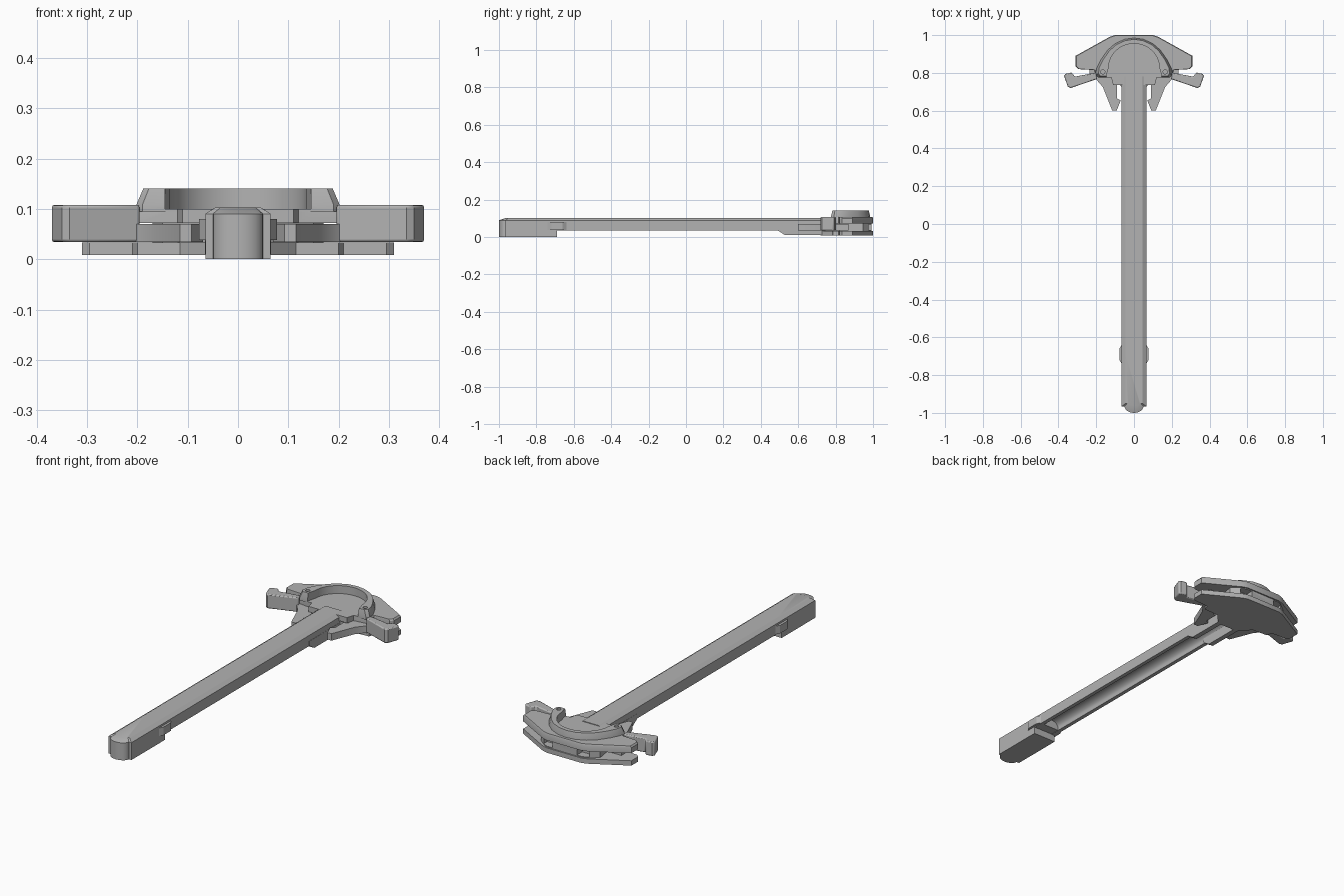
import bpy, bmesh, math

cube = bpy.data.objects.get("Cube")
if cube:
    bpy.data.objects.remove(cube, do_unlink=True)

grey = bpy.data.materials.new("anodised grey")
grey.use_nodes = True
colour = (0.45, 0.45, 0.45, 1)
grey.diffuse_color = colour
grey.node_tree.nodes["Principled BSDF"].inputs["Base Color"].default_value = colour


def loft(name, rings):
    """Skin a stack of equal-length 3D rings and cap both ends."""
    bm = bmesh.new()
    rows = [[bm.verts.new(p) for p in ring] for ring in rings]
    n = len(rows[0])
    for a, b in zip(rows, rows[1:]):
        for i in range(n):
            j = (i + 1) % n
            bm.faces.new((a[i], a[j], b[j], b[i]))
    bm.faces.new(rows[0])
    bm.faces.new(rows[-1])
    bmesh.ops.recalc_face_normals(bm, faces=bm.faces)
    mesh = bpy.data.meshes.new(name)
    bm.to_mesh(mesh)
    bm.free()
    mesh.materials.append(grey)
    obj = bpy.data.objects.new(name, mesh)
    bpy.context.collection.objects.link(obj)
    return obj


def sym(half):
    """Close a +x half outline with its mirror image."""
    return half + [(-x, y) for x, y in reversed(half) if x]


def slab(name, pts, *levels):
    """Plan outline lofted through (z, scale) levels, scaled about (0, cy)."""
    cy = (max(p[1] for p in pts) + min(p[1] for p in pts)) / 2
    return loft(name, [[(x * s, cy + (y - cy) * s, z) for x, y in pts] for z, s in levels])


def along_y(name, section, y0, y1):
    return loft(name, [[(x, y, z) for x, z in section] for y in (y0, y1)])


def box(name, x0, x1, y0, y1, z0, z1):
    return slab(name, [(x0, y0), (x1, y0), (x1, y1), (x0, y1)], (z0, 1), (z1, 1))


def activate(obj):
    bpy.ops.object.select_all(action='DESELECT')
    obj.select_set(True)
    bpy.context.view_layer.objects.active = obj


def cut(obj, cutters):
    activate(obj)
    for cutter in cutters:
        mod = obj.modifiers.new("cut", 'BOOLEAN')
        mod.operation, mod.solver, mod.object = 'DIFFERENCE', 'EXACT', cutter
        bpy.ops.object.modifier_apply(modifier=mod.name)
        bpy.data.objects.remove(cutter, do_unlink=True)


def soften(obj, width):
    mod = obj.modifiers.new("soft edges", 'BEVEL')
    mod.width, mod.segments, mod.limit_method = width, 2, 'ANGLE'
    mod.angle_limit = math.radians(50)


def arc(cx, cy, rx, ry, a0, a1, n):
    angles = [math.radians(a0 + (a1 - a0) * i / n) for i in range(n + 1)]
    return [(cx + rx * math.cos(a), cy + ry * math.sin(a)) for a in angles]


parts = []

# Shaft: chamfered bar with a rounded channel underneath
channel = arc(0, 0.05, 0.045, 0.03, 0, 180, 12)
section = [(0.045, 0.035)] + channel + [(-0.045, 0.035), (-0.065, 0.035), (-0.065, 0.09),
           (-0.045, 0.103), (0.045, 0.103), (0.065, 0.09), (0.065, 0.035)]
shaft = along_y("shaft", section, -0.7, 0.78)
parts.append(shaft)

# Front block with rounded nose and sloped top
nose = arc(0, -0.965, 0.05, 0.035, 0, -180, 12)
plan = [(0.065, -0.69), (0.065, -0.965)] + nose + [(-0.065, -0.965), (-0.065, -0.69)]
top = [(x * 0.69, max(y, -0.965) if y > -0.96 else -0.95 + (y + 0.965) * 0.3) for x, y in plan]
parts.append(loft("front_block", [[(x, y, z) for x, y in outline] for outline, z in
                                  ((plan, 0), (plan, 0.09), (top, 0.103))]))
parts.append(box("channel_end", -0.06, 0.06, -0.7, -0.64, 0.036, 0.09))

# Guide lugs and the deep rails near the head
for side, s in (("left", 1), ("right", -1)):
    lug = [(0.05, -0.74), (0.065, -0.74), (0.077, -0.72), (0.077, -0.66), (0.065, -0.64), (0.05, -0.64)]
    parts.append(slab(side + "_guide_lug", [(s * x, y) for x, y in lug], (0.038, 1), (0.08, 1)))
    rail = [(0.49, 0.036), (0.53, 0.01), (0.8, 0.01), (0.8, 0.06), (0.49, 0.06)]
    parts.append(loft(side + "_rail", [[(s * x, y, z) for y, z in rail] for x in (0.04, 0.066)]))

# Head: lower plate, narrower core with two rear windows, upper plate
wing = [(0.2, 0.785), (0.21, 0.815), (0.295, 0.82), (0.31, 0.835),
        (0.31, 0.89), (0.13, 0.99), (0.1, 1.0)]
parts.append(slab("lower_plate", sym([(0.06, 0.72), (0.115, 0.78)] + wing), (0.008, 1), (0.033, 1)))
core = slab("head_core", sym([(0.064, 0.74), (0.15, 0.82), (0.17, 0.945), (0.12, 0.985), (0.1, 0.993)]),
            (0.03, 1), (0.075, 1))
cut(core, [box("window", s * 0.1 - 0.03, s * 0.1 + 0.03, 0.95, 1.05, 0.038, 0.068) for s in (1, -1)])
parts.append(core)


def pocket():
    curve = arc(0, 0.825, 0.135, 0.13, 0, 90, 12)[:-1] + [(0, 0.955)]
    return slab("pocket", sym([(0.145, 0.6), (0.145, 0.79)] + curve), (0.1, 1), (0.3, 1))


upper = slab("upper_plate", sym([(0.11, 0.735), (0.12, 0.775)] + wing),
             (0.072, 1), (0.1, 1), (0.108, 0.98))
cut(upper, [pocket()])
parts.append(upper)

# Raised rim around the pocket, with pin holes in its ends
rim = slab("rim", sym([(0.145, 0.775), (0.19, 0.775), (0.202, 0.79), (0.198, 0.825), (0.175, 0.87),
                       (0.14, 0.92), (0.1, 0.955), (0.05, 0.978), (0, 0.985)]),
           (0.095, 1), (0.108, 1), (0.141, 0.93))
cut(rim, [pocket()] + [slab("pin", arc(s * 0.165, 0.805, 0.011, 0.011, 0, 345, 23), (0.115, 1), (0.2, 1))
                       for s in (1, -1)])
parts.append(rim)

# Levers: outer grip plus a thin arm ending in a prong beside the shaft
grip = [(0.195, 0.768), (0.335, 0.72), (0.35, 0.727), (0.371, 0.785), (0.362, 0.795),
        (0.33, 0.802), (0.313, 0.78), (0.235, 0.795), (0.2, 0.8)]
arm = [(0.07, 0.655), (0.092, 0.6), (0.115, 0.6), (0.165, 0.725), (0.2, 0.765), (0.235, 0.79),
       (0.24, 0.87), (0.12, 0.87), (0.11, 0.74), (0.09, 0.735), (0.09, 0.665)]
for side, s in (("left", 1), ("right", -1)):
    handle = slab(side + "_lever_grip", [(s * x, y) for x, y in grip], (0.034, 1), (0.108, 1))
    soften(handle, 0.005)
    parts.append(handle)
    parts.append(slab(side + "_lever_arm", [(s * x, y) for x, y in arm], (0.034, 1), (0.07, 1)))

for obj in parts:
    activate(obj)
    bpy.ops.object.shade_smooth_by_angle(angle=math.radians(30))
